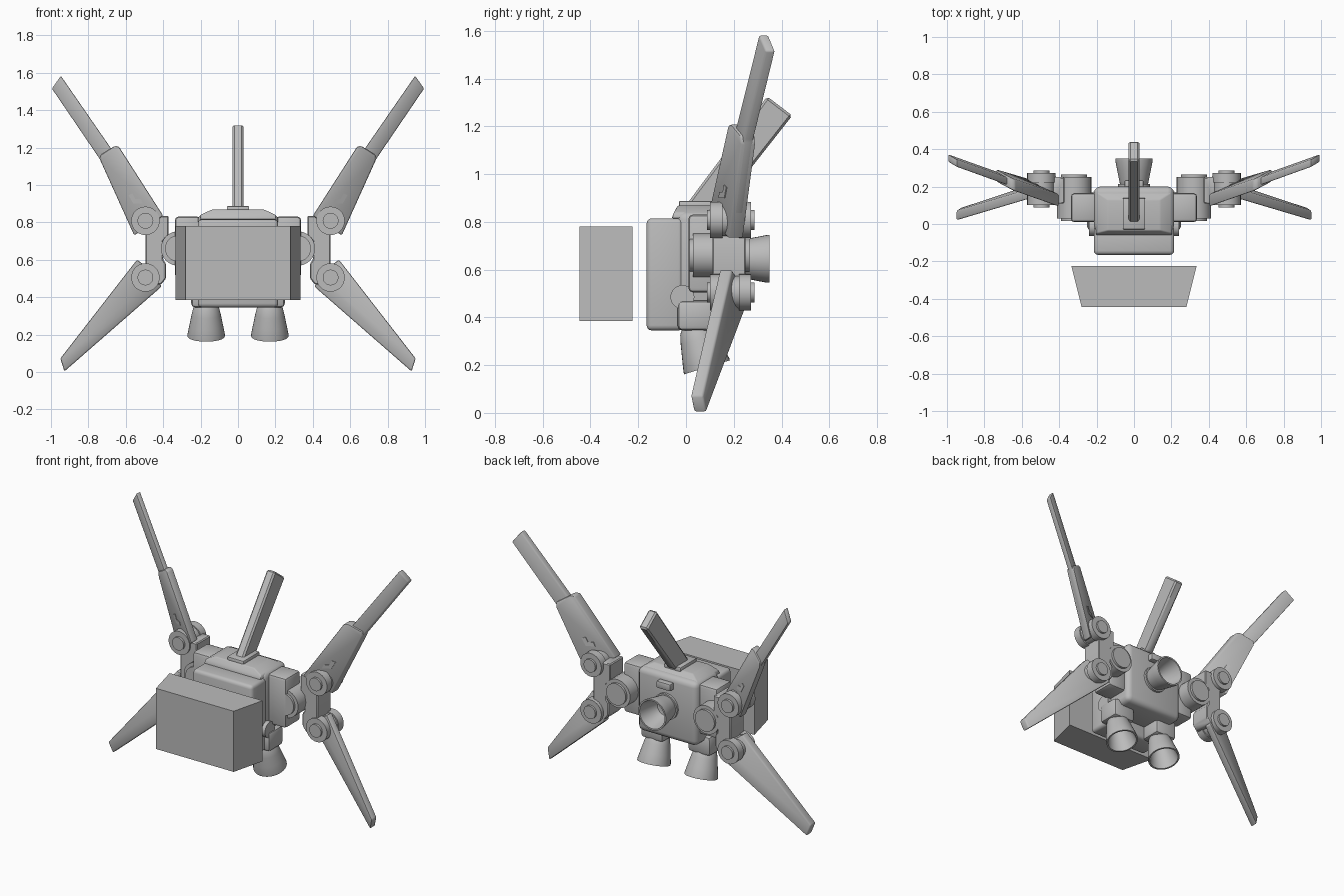
import bpy, bmesh
from math import radians
from mathutils import Vector

cube = bpy.data.objects.get("Cube")
if cube:
    bpy.data.objects.remove(cube, do_unlink=True)

grey = bpy.data.materials.new("plain_grey")
grey.use_nodes = True
grey.diffuse_color = (0.5, 0.5, 0.5, 1)
grey.node_tree.nodes["Principled BSDF"].inputs["Base Color"].default_value = (0.5, 0.5, 0.5, 1)


def finish(name, bm, bevel=0, segments=2, mirror=False):
    """Bevel the mesh, make the object and give it its mirrored twin."""
    bmesh.ops.recalc_face_normals(bm, faces=bm.faces)
    if bevel:
        bmesh.ops.bevel(bm, geom=bm.edges[:], offset=bevel, segments=segments,
                        profile=0.5, affect='EDGES', clamp_overlap=True)
    mesh = bpy.data.meshes.new(name)
    bm.to_mesh(mesh)
    bm.free()
    mesh.materials.append(grey)
    obj = bpy.data.objects.new(name, mesh)
    bpy.context.collection.objects.link(obj)
    bpy.ops.object.select_all(action='DESELECT')
    obj.select_set(True)
    bpy.context.view_layer.objects.active = obj
    bpy.ops.object.shade_smooth_by_angle(angle=radians(35))
    if mirror:
        obj.modifiers.new("Mirror", 'MIRROR')
    return obj


def loft(name, rings, **kw):
    """Skin a stack of equal-length rings and cap both ends."""
    bm = bmesh.new()
    rows = [[bm.verts.new(p) for p in ring] for ring in rings]
    n = len(rows[0])
    for a, b in zip(rows, rows[1:]):
        for i in range(n):
            j = (i + 1) % n
            bm.faces.new((a[i], a[j], b[j], b[i]))
    bm.faces.new(rows[0])
    bm.faces.new(rows[-1])
    return finish(name, bm, **kw)


def rect(x, y, z):
    return [(x[0], y[0], z), (x[1], y[0], z), (x[1], y[1], z), (x[0], y[1], z)]


def box(name, x, y, z, **kw):
    return loft(name, [rect(x, y, z[0]), rect(x, y, z[1])], **kw)


def lathe(name, profile, origin, axis, sides=32, **kw):
    """Spin (radius, distance) pairs about an axis."""
    bm = bmesh.new()
    verts = [bm.verts.new((r, 0, d)) for r, d in profile]
    edges = [bm.edges.new(pair) for pair in zip(verts, verts[1:])]
    bmesh.ops.spin(bm, geom=verts + edges, cent=(0, 0, 0), axis=(0, 0, 1),
                   angle=radians(360), steps=sides)
    bmesh.ops.remove_doubles(bm, verts=bm.verts, dist=0.0005)
    turn = Vector((0, 0, 1)).rotation_difference(Vector(axis)).to_matrix()
    for v in bm.verts:
        v.co = turn @ v.co + Vector(origin)
    return finish(name, bm, **kw)


def blade(name, outline, plane, half, **kw):
    """Slab with an x-z outline lying on a slanted plane."""
    x0, y0, z0, b, c = plane
    rings = [[(x, y0 + b * (x - x0) + c * (z - z0) + s, z) for x, z in outline]
             for s in (-half, half)]
    return loft(name, rings, mirror=True, **kw)


# Floating front shield, wider at the back
loft("front_shield", [[(-.28, -.445, z), (.28, -.445, z), (.335, -.225, z), (-.335, -.225, z)]
                      for z in (.385, .78)])

# Body
box("chest_block", (-.215, .215), (-.165, -.01), (.345, .815), bevel=.022, segments=3)
box("body_core", (-.215, .215), (-.04, .2), (.43, .845), bevel=.035, segments=3)
loft("crown", [rect((-.205, .205), (-.06, .18), .815), rect((-.2, .2), (-.05, .17), .84),
               rect((-.14, .14), (-.035, .13), .868)], bevel=.006)
box("fin_mount", (-.06, .06), (-.03, .14), (.85, .888), bevel=.008)
box("back_socket", (-.05, .05), (.19, .235), (.765, .81), bevel=.006)

# Slanted dorsal fin
loft("dorsal_fin", [[(x, y, z) for y, z in ((0, .87), (.34, 1.325), (.445, 1.245), (.15, .87))]
                    for x in (-.03, .03)], bevel=.01, segments=1)

# Thruster bells
bell = [(0, 0), (.055, 0), (.068, .02), (.078, .06), (.09, .12), (.1, .172), (.1, .182),
        (.09, .182), (.075, .11), (.055, .05), (0, .04)]
lathe("leg_thruster", bell, (.17, .035, .365), (0, .29, -.95), mirror=True)
lathe("back_thruster", bell, (0, .167, .645), (0, 1, 0))
lathe("back_thruster_collar", [(0, 0), (.085, 0), (.085, .03), (0, .03)],
      (0, .185, .645), (0, 1, 0))

# Hips above the lower thrusters
box("hip_block", (.09, .25), (-.035, .115), (.345, .47), bevel=.02, mirror=True)
lathe("hip_roller", [(0, 0), (.05, 0), (.05, .14), (0, .14)],
      (.1, -.015, .485), (1, 0, 0), mirror=True)

# Shoulders
box("shoulder_block", (.2, .337), (.01, .165), (.505, .83), bevel=.018, mirror=True)
lathe("shoulder_drum", [(0, 0), (.07, 0), (.07, .015), (.092, .015), (.092, .235),
                        (.07, .235), (.07, .25), (0, .25)],
      (.32, .015, .66), (0, 1, 0), mirror=True)
blade("wing_bracket", [(.385, .5), (.41, .468), (.455, .468), (.495, .53), (.495, .76),
                       (.43, .835), (.372, .835), (.372, .73), (.4, .7), (.4, .6), (.385, .58)],
      (0, .18, 0, 0, 0), .07, bevel=.006, segments=1)

# Wing joints with raised hubs
joint = [(0, 0), (.042, 0), (.042, .014), (.076, .014), (.076, .066), (.068, .066),
         (.068, .134), (.076, .134), (.076, .186), (.042, .186), (.042, .2), (0, .2)]
for label, z in (("upper", .808), ("lower", .505)):
    lathe(label + "_wing_joint", joint, (.495, .087, z), (0, 1, 0), mirror=True)

# Wings
upper = (.56, .21, .73, .48, -.083)
lower = (.545, .165, .6, -.4, -.08)
blade("upper_wing_sleeve", [(.555, .73), (.735, 1.13), (.735, 1.16), (.66, 1.208),
                            (.637, 1.205), (.4, .835)], upper, .032, bevel=.008)
blade("upper_wing_blade", [(.6, .83), (.74, 1.14), (.995, 1.515), (.947, 1.583),
                           (.665, 1.175), (.5, .92)], upper, .02, bevel=.007)
blade("upper_wing_notch", [(.51, .9), (.56, .9), (.585, .945), (.565, .955), (.55, .925),
                           (.52, .925)], upper, .036)
blade("lower_wing_blade", [(.54, .6), (.95, .072), (.928, .003), (.41, .455), (.43, .52)],
      lower, .026, bevel=.008)
